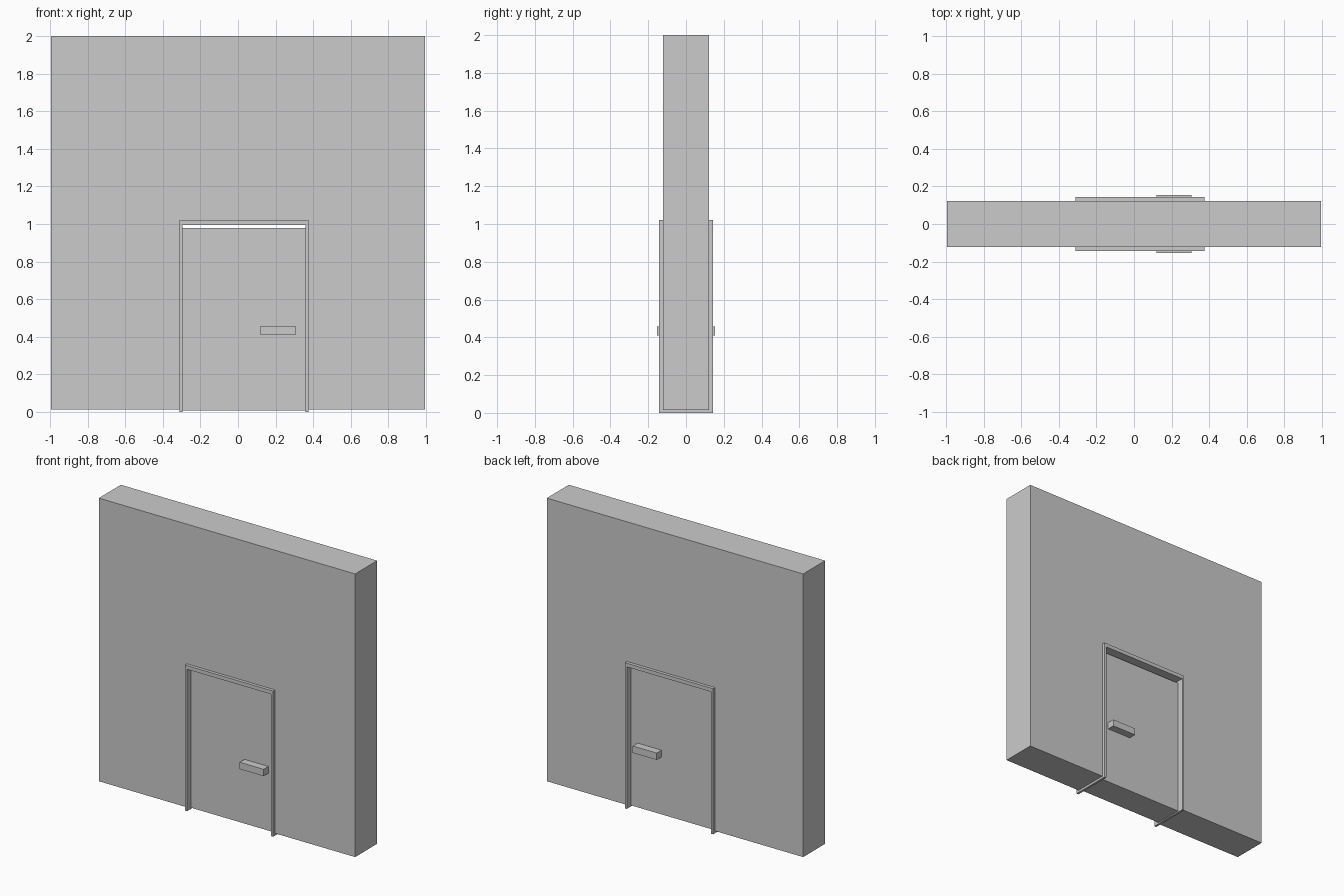
import bpy
import bmesh

cube = bpy.data.objects.get("Cube")
if cube:
    bpy.data.objects.remove(cube, do_unlink=True)

GREY = (0.6, 0.6, 0.6, 1)
grey = bpy.data.materials.new("plain grey")
grey.use_nodes = True
grey.diffuse_color = GREY
grey.node_tree.nodes["Principled BSDF"].inputs["Base Color"].default_value = GREY


def extrude_profile(name, points, depth):
    """Extrude an x-z outline evenly about y = 0."""
    bm = bmesh.new()
    face = bm.faces.new([bm.verts.new((x, -depth / 2, z)) for x, z in points])
    result = bmesh.ops.extrude_face_region(bm, geom=[face])
    new_verts = [v for v in result["geom"] if isinstance(v, bmesh.types.BMVert)]
    bmesh.ops.translate(bm, verts=new_verts, vec=(0, depth, 0))
    bmesh.ops.recalc_face_normals(bm, faces=bm.faces)
    mesh = bpy.data.meshes.new(name)
    bm.to_mesh(mesh)
    bm.free()
    mesh.materials.append(grey)
    obj = bpy.data.objects.new(name, mesh)
    bpy.context.collection.objects.link(obj)
    return obj


def rectangle(x0, x1, z0, z1):
    return [(x0, z0), (x1, z0), (x1, z1), (x0, z1)]


def arch(outer, inner, z0):
    """Square arch outline: each of outer and inner is left, right, top."""
    a, b, top = outer
    c, d, head = inner
    return [(a, z0), (a, top), (b, top), (b, z0),
            (d, z0), (d, head), (c, head), (c, z0)]


frame_outer = (-0.311, 0.374, 1.021)
frame_inner = (-0.295, 0.358, 0.995)
wall_opening = (-0.303, 0.366, 1.008)

# Wall with a doorway, and the frame lining it
extrude_profile("wall", arch((-0.994, 0.994, 2.0), wall_opening, 0.015), 0.244)
extrude_profile("door_frame", arch(frame_outer, frame_inner, 0), 0.288)

# Recessed door with a narrow gap under the lintel
extrude_profile("door", rectangle(-0.3, 0.363, 0.008, 0.98), 0.2)

# Block handles on both sides of the door
for side, name in ((-1, "front_handle"), (1, "back_handle")):
    handle = extrude_profile(name, rectangle(0.12, 0.306, 0.41, 0.458), 0.06)
    handle.location.y = side * 0.123
